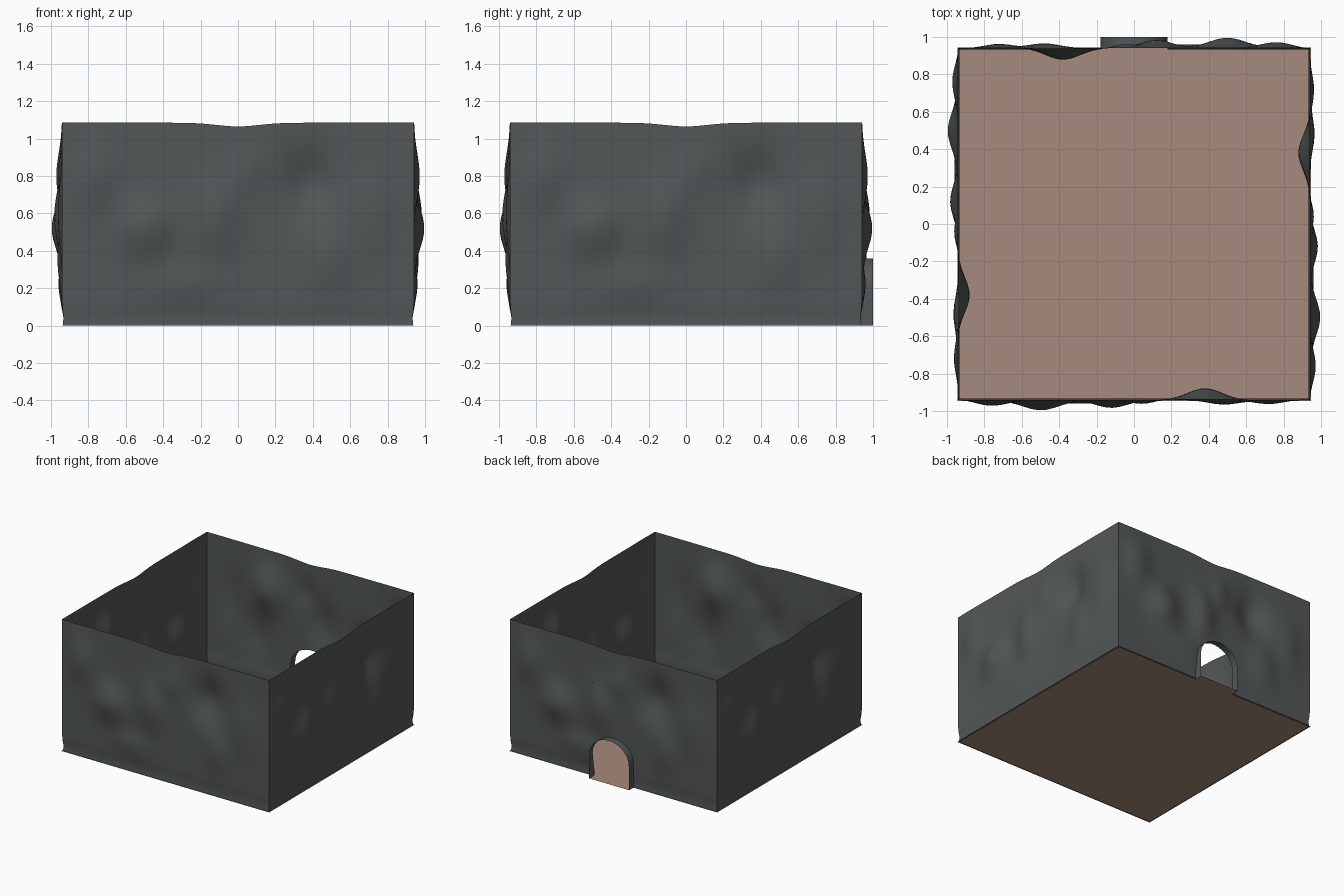
import bpy, bmesh, math

if "Cube" in bpy.data.objects:
    bpy.data.objects.remove(bpy.data.objects["Cube"])


def material(name, rgb):
    m = bpy.data.materials.new(name)
    m.diffuse_color = (*rgb, 1)
    m.use_nodes = True
    m.node_tree.nodes["Principled BSDF"].inputs["Base Color"].default_value = m.diffuse_color
    return m


STONE = material("dark stone", (0.085, 0.095, 0.097))
EARTH = material("brown earth", (0.38, 0.255, 0.2))

HALF, TOP = 0.94, 1.085
DOOR_X, DOOR_W, SPRING, DOOR_H = 0.0, 0.18, 0.2, 0.36

# bulges of one wall: along, height, amount, width, tallness
BUMPS = [(-0.78, 0.8, 0.04, 0.13, 0.17), (-0.5, 0.52, 0.057, 0.14, 0.15),
         (-0.12, 0.58, 0.043, 0.12, 0.2), (0.05, 0.82, 0.02, 0.08, 0.12),
         (0.38, 0.76, -0.062, 0.13, 0.17), (0.48, 0.36, 0.026, 0.12, 0.17),
         (0.73, 0.6, 0.026, 0.12, 0.22), (-0.3, 0.22, 0.02, 0.2, 0.1)]


def depth(u, z):
    """Distance of the rough wall from the room centre."""
    d = sum(a * math.exp(-((u - cu) / w) ** 2 - ((z - cz) / h) ** 2)
            for cu, cz, a, w, h in BUMPS)
    fade = 1 - abs(u / HALF) ** 8
    return HALF + fade * d - 0.008 * math.exp(-((z - 0.04) / 0.04) ** 2)


def top(u):
    return TOP - 0.02 * math.exp(-(u / 0.16) ** 2)


def arch(u):
    s = max(0, 1 - ((u - DOOR_X) / DOOR_W) ** 2)
    return SPRING + (DOOR_H - SPRING) * math.sqrt(s)


def finish(name, bm, mat, smooth=True):
    bmesh.ops.remove_doubles(bm, verts=bm.verts, dist=1e-5)
    me = bpy.data.meshes.new(name)
    bm.to_mesh(me)
    bm.free()
    me.materials.append(mat)
    for p in me.polygons:
        p.use_smooth = smooth
    ob = bpy.data.objects.new(name, me)
    bpy.context.collection.objects.link(ob)
    return ob


def sheet(bm, rows):
    """Skin a list of equal-length point rows with quads."""
    vs = [[bm.verts.new(p) for p in r] for r in rows]
    for a, b in zip(vs, vs[1:]):
        for i in range(len(a) - 1):
            bm.faces.new((a[i], b[i], b[i + 1], a[i + 1]))


def panel(bm, us, bottom, quarter):
    """Part of a wall, turned by quarter turns about z."""
    c, s = [(1, 0), (0, 1), (-1, 0), (0, -1)][quarter]
    n, rows = 26, []
    for u in us:
        lo, hi, row = bottom(u), top(u), []
        for j in range(n + 1):
            z = lo + (hi - lo) * j / n
            # corners lean in and out along with the wall
            x, y = u * (depth(HALF, z) / HALF), -depth(u, z)
            row.append((c * x - s * y, s * x + c * y, z))
        rows.append(row)
    sheet(bm, rows)


def span(a, b, n):
    return [a + (b - a) * i / n for i in range(n + 1)]


def zero(u):
    return 0.0


# plain walls
for name, q in (("front_wall", 0), ("right_wall", 1), ("left_wall", 3)):
    bm = bmesh.new()
    panel(bm, span(-HALF, HALF, 48), zero, q)
    finish(name, bm, STONE)

# back wall, in three panels around the arched doorway
arc = [DOOR_X - DOOR_W * math.cos(math.pi * i / 16) for i in range(17)]
bm = bmesh.new()
panel(bm, span(-HALF, arc[0], 20), zero, 2)
panel(bm, arc, arch, 2)
panel(bm, span(arc[-1], HALF, 20), zero, 2)
finish("back_wall", bm, STONE)

# doorway lining reaching out from the back wall
outline = ([(arc[0], z) for z in span(0, SPRING, 4)]
           + [(u, arch(u)) for u in arc[1:-1]]
           + [(arc[-1], z) for z in span(SPRING, 0, 4)])
bm = bmesh.new()
sheet(bm, [[(-u, depth(u, z), z) for u, z in outline],
           [(-u, 1.0, z) for u, z in outline]])
finish("doorway_lining", bm, STONE)

# floor and doorstep
bm = bmesh.new()
sheet(bm, [[(x, y, 0.003) for y in (-0.945, 0.945)] for x in (-0.945, 0.945)])
sheet(bm, [[(x, y, 0.003) for y in (0.945, 1.0)] for x in (-DOOR_W, DOOR_W)])
bmesh.ops.reverse_faces(bm, faces=[f for f in bm.faces if f.normal.z < 0])
bm.normal_update()
bmesh.ops.recalc_face_normals(bm, faces=bm.faces)
finish("floor", bm, EARTH, smooth=False)
